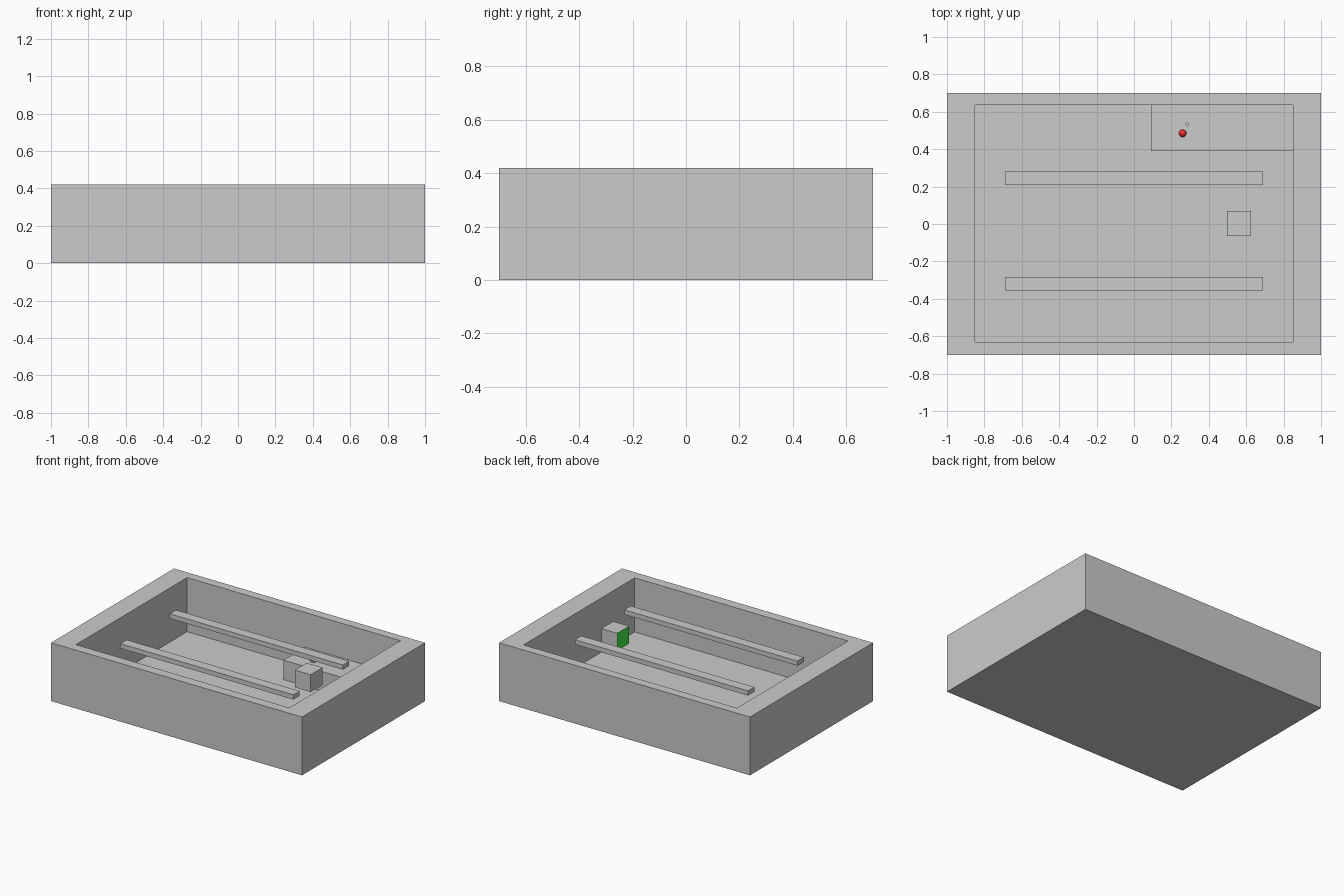
import bpy, bmesh
from mathutils import Vector

if "Cube" in bpy.data.objects:
    bpy.data.objects.remove(bpy.data.objects["Cube"])


def paint(obj, name, rgb):
    mat = bpy.data.materials.new(name)
    mat.diffuse_color = (*rgb, 1)
    mat.use_nodes = True
    mat.node_tree.nodes["Principled BSDF"].inputs["Base Color"].default_value = mat.diffuse_color
    obj.data.materials.append(mat)


def box(name, lo, hi):
    lo, hi = Vector(lo), Vector(hi)
    bpy.ops.mesh.primitive_cube_add(size=1, location=(lo + hi) / 2)
    obj = bpy.context.object
    obj.name = name
    obj.scale = hi - lo
    bpy.ops.object.transform_apply(location=False, rotation=False, scale=True)
    return obj


def cylinder(name, x, y, z0, z1, r):
    bpy.ops.mesh.primitive_cylinder_add(vertices=16, radius=r, depth=z1 - z0,
                                        location=(x, y, (z0 + z1) / 2))
    obj = bpy.context.object
    obj.name = name
    bpy.ops.object.shade_smooth_by_angle()
    return obj


# Open tray: the top face is inset to the rim and pushed down to the floor
FLOOR = 0.03
tray = box("tray", (-1, -0.7, 0), (1, 0.7, 0.42))
bm = bmesh.new()
bm.from_mesh(tray.data)
top = max(bm.faces, key=lambda f: f.calc_center_median().z)
bmesh.ops.inset_individual(bm, faces=[top], thickness=0.05)
for v in top.verts:
    v.co.x = 0.85 if v.co.x > 0 else -0.85
    v.co.y = 0.635 if v.co.y > 0 else -0.63
walls = bmesh.ops.extrude_discrete_faces(bm, faces=[top])
for v in walls["faces"][0].verts:
    v.co.z -= 0.42 - FLOOR
bmesh.ops.recalc_face_normals(bm, faces=bm.faces)
bm.to_mesh(tray.data)
bm.free()

# Two raised rails
for name, y in (("front_rail", -0.355), ("back_rail", 0.208)):
    box(name, (-0.69, y, 0.331), (0.69, y + 0.072, 0.365))

# Hanging block with a green panel on its left face
box("sensor_block", (0.5, -0.065, 0.257), (0.625, 0.07, 0.382))
panel = box("sensor_panel", (0.498, -0.065, 0.257), (0.5, 0.07, 0.382))
paint(panel, "green", (0.06, 0.85, 0.06))

# Control box in the back right corner
DECK = 0.17
box("control_box", (0.09, 0.39, FLOOR), (0.85, 0.635, DECK))

# Small button, and a red lamp on a grey base
cylinder("button", 0.285, 0.532, DECK, DECK + 0.012, 0.01)
cylinder("lamp_base", 0.26, 0.485, DECK, DECK + 0.01, 0.02)
bpy.ops.mesh.primitive_uv_sphere_add(segments=16, ring_count=8, radius=0.02,
                                     location=(0.26, 0.485, DECK + 0.015))
lamp = bpy.context.object
lamp.name = "lamp"
bpy.ops.object.shade_smooth_by_angle()
paint(lamp, "red", (0.9, 0.03, 0.03))
